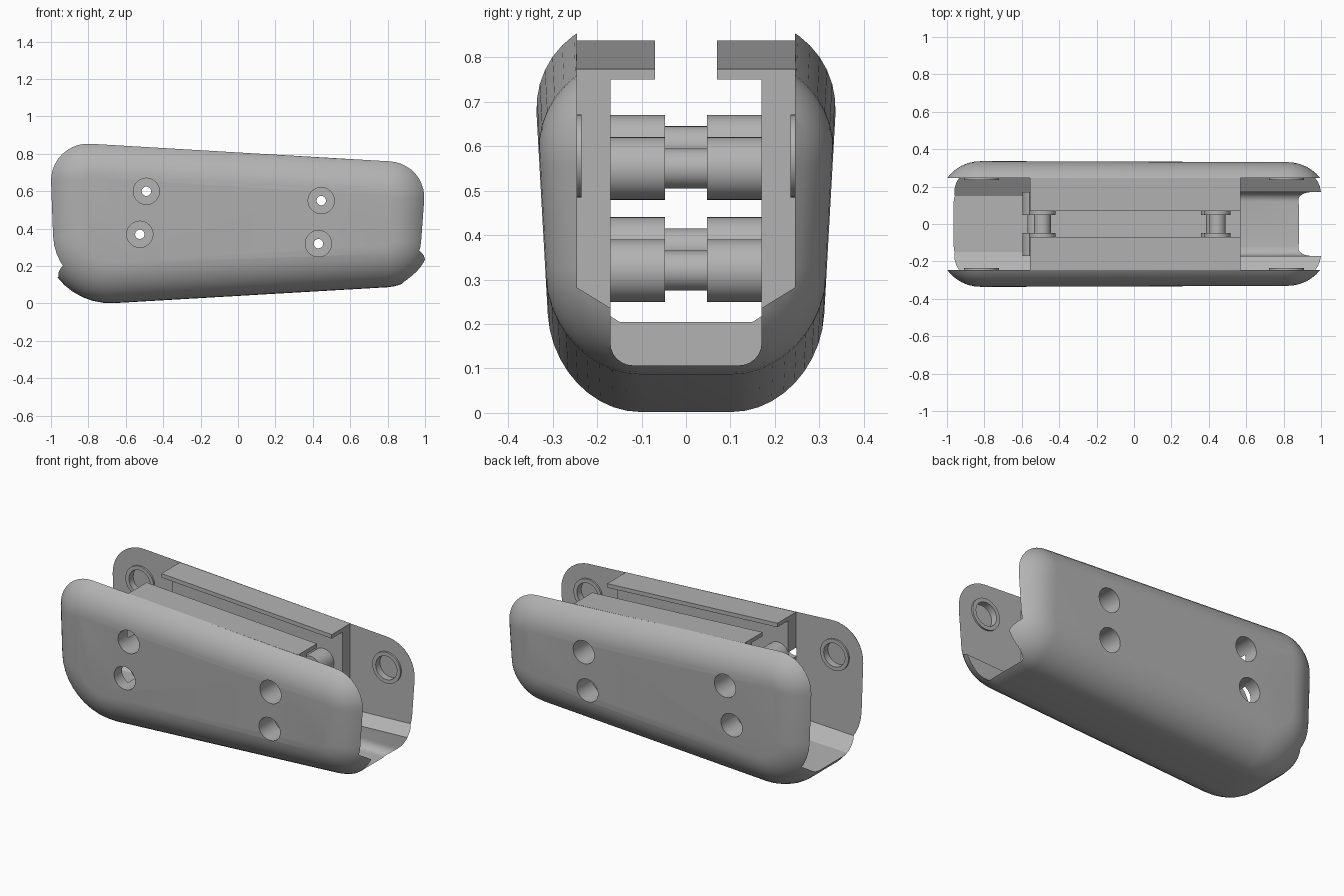
import bpy, bmesh
from math import sin, cos, pi, atan2, radians
from mathutils import Vector

cube = bpy.data.objects.get("Cube")
if cube:
    bpy.data.objects.remove(cube, do_unlink=True)

grey = bpy.data.materials.new("plain grey")
grey.use_nodes = True
grey.diffuse_color = (0.45, 0.45, 0.45, 1)
grey.node_tree.nodes["Principled BSDF"].inputs["Base Color"].default_value = grey.diffuse_color


def finish(bm, name):
    bmesh.ops.recalc_face_normals(bm, faces=bm.faces)
    mesh = bpy.data.meshes.new(name)
    bm.to_mesh(mesh)
    bm.free()
    mesh.materials.append(grey)
    ob = bpy.data.objects.new(name, mesh)
    bpy.context.collection.objects.link(ob)
    return ob


def loft(name, rings, cyclic=False):
    """Skin a list of closed point rings; cap the ends unless cyclic."""
    bm = bmesh.new()
    loops = [[bm.verts.new(p) for p in ring] for ring in rings]
    pairs = list(zip(loops, loops[1:]))
    if cyclic:
        pairs.append((loops[-1], loops[0]))
    else:
        bm.faces.new(loops[0])
        bm.faces.new(loops[-1])
    n = len(loops[0])
    for a, b in pairs:
        for i in range(n):
            j = (i + 1) % n
            bm.faces.new((a[i], a[j], b[j], b[i]))
    return finish(bm, name)


def prism_x(name, pts, x0, x1):
    return loft(name, [[(x, y, z) for y, z in pts] for x in (x0, x1)])


def prism_y(name, pts, y0, y1):
    return loft(name, [[(x, y, z) for x, z in pts] for y in (y0, y1)])


def circle(x, y, z, r, n=40):
    return [(x + r * cos(2 * pi * i / n), y, z + r * sin(2 * pi * i / n)) for i in range(n)]


def cylinder(name, x, z, r, y0, y1):
    return loft(name, [circle(x, y, z, r) for y in (y0, y1)])


def lathe(name, x, z, profile):
    """Revolve a closed (radius, y) profile around an axis along y."""
    return loft(name, [circle(x, y, z, r) for r, y in profile], cyclic=True)


def cut(ob, cutter):
    mod = ob.modifiers.new("cut", "BOOLEAN")
    mod.operation = "DIFFERENCE"
    mod.solver = "EXACT"
    mod.object = cutter
    cutter.hide_render = True
    bpy.context.view_layer.objects.active = ob
    bpy.ops.object.modifier_apply(modifier=mod.name)
    bpy.data.objects.remove(cutter, do_unlink=True)


def rounded_outline(corners, inset, steps=10):
    """Inset outline of a counter-clockwise polygon with (x, z, radius) corners."""
    out = []
    for i, (x, z, r) in enumerate(corners):
        p = Vector((x, z))
        d1 = (p - Vector(corners[i - 1][:2])).normalized()
        d2 = (Vector(corners[(i + 1) % len(corners)][:2]) - p).normalized()
        n1, n2 = Vector((d1.y, -d1.x)), Vector((d2.y, -d2.x))
        centre = p - (n1 + n2) * (r / (1 + n1.dot(n2)))
        a1, a2 = atan2(n1.y, n1.x), atan2(n2.y, n2.x)
        if a2 < a1:
            a2 += 2 * pi
        for k in range(steps + 1):
            a = a1 + (a2 - a1) * k / steps
            out.append((centre.x + (r - inset) * cos(a), centre.y + (r - inset) * sin(a)))
    return out


# Outer shell: wedge-shaped block with wide rounding, narrower towards the bottom
corners = [(-1.042, -0.02, 0.36), (1.025, 0.10, 0.25), (1.05, 0.786, 0.24), (-1.042, 0.906, 0.24)]
ROUND, HALF = 0.22, 0.115
levels = [(HALF + ROUND * sin(a), ROUND * (1 - cos(a)))
          for a in (pi / 2 * k / 10 for k in range(11))]
stack = [(-y, d) for y, d in reversed(levels)] + levels
shell = loft("shell", [[(x, y * (1 - 0.167 * (0.65 - z)), z)
                        for x, z in rounded_outline(corners, d)] for y, d in stack])

# Open pocket with chamfered, gently sloping floor
SLOPE, END = 0.042, 0.57
half = [(0.15, 0.205), (0.245, 0.265), (0.245, 1.5)]
pocket = prism_x("pocket_cutter", half + [(-y, z) for y, z in reversed(half)], -1.3, 1.3)
for v in pocket.data.vertices:
    v.co.z += SLOPE * (v.co.x - END)
cut(shell, pocket)

# Deeper channel at one end
R = 0.05
arc = [(0.17 - R + R * sin(a), 0.107 + R - R * cos(a)) for a in (pi / 2 * k / 6 for k in range(7))]
half = arc + [(0.17, 0.5)]
cut(shell, prism_x("channel_cutter", half + [(-y, z) for y, z in reversed(half)], END, 1.3))

bolts = [(-0.49, 0.60), (-0.525, 0.37), (0.445, 0.55), (0.43, 0.32)]
sockets = [(-0.815, 0.655), (0.815, 0.578)]
parts = [shell]


def top(x):
    return 0.85 - 0.057 * (x + 0.8) + 0.002


START = -0.555
for side, s in (("left", 1), ("right", -1)):
    tag = "back" if s > 0 else "front"
    # Liner plate and its inward lip
    liner = prism_y(tag + "_liner", [(START, 0.12), (END, 0.16), (END, top(END) - 0.01),
                                     (START, top(START) - 0.01)], s * 0.17, s * 0.246)
    lip = prism_y(tag + "_lip", [(START, top(START) - 0.024), (END, top(END) - 0.024),
                                 (END, top(END)), (START, top(START))], s * 0.07, s * 0.247)
    # Bolt bores through wall and liner
    for x, z in bolts:
        cut(shell, cylinder("bore_cutter", x, z, 0.07, s * 0.16, s * 0.5))
        cut(liner, cylinder("bore_cutter", x, z, 0.07, s * 0.1, s * 0.5))
    # Round sockets with raised collars on the inner walls
    for i, (x, z) in enumerate(sockets):
        cut(shell, cylinder("socket_cutter", x, z, 0.07, s * 0.2, s * 0.275))
        parts.append(lathe(f"{tag}_collar_{i + 1}", x, z, [
            (0.07, s * 0.235), (0.093, s * 0.235), (0.093, s * 0.25), (0.07, s * 0.25)]))
    parts += [liner, lip]

# Hollow spacers with a narrow waist
for i, (x, z) in enumerate(bolts):
    end = [(0.025, 0.172), (0.0705, 0.172), (0.0705, 0.047), (0.045, 0.047)]
    parts.append(lathe(f"spacer_{i + 1}", x, z, end + [(r, -y) for r, y in reversed(end)]))

# Smooth the curves, keep the edges crisp
bpy.ops.object.select_all(action="DESELECT")
for ob in parts:
    ob.select_set(True)
bpy.context.view_layer.objects.active = shell
bpy.ops.object.shade_smooth_by_angle(angle=radians(30))
